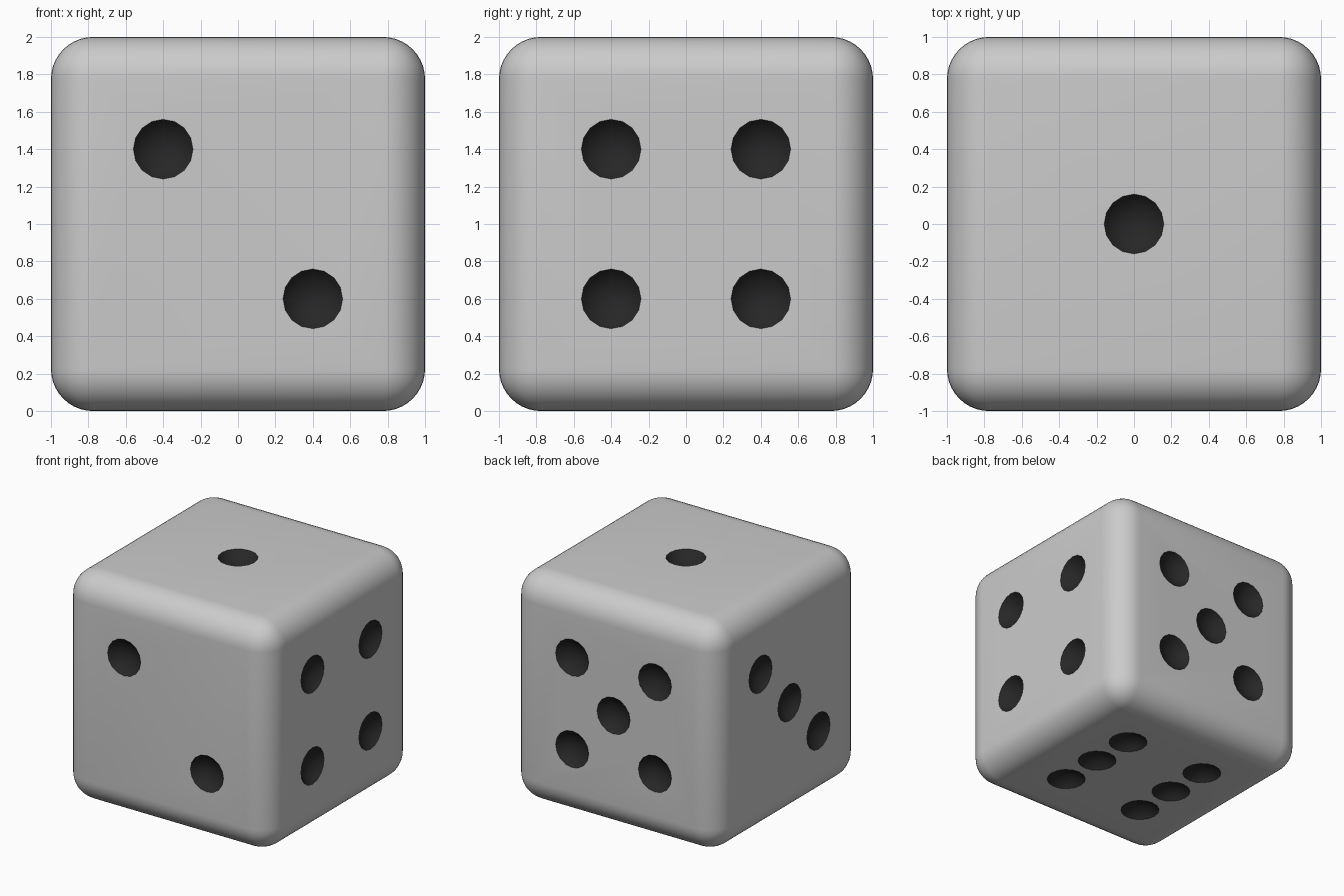
import bpy, bmesh
from mathutils import Matrix, Vector

if "Cube" in bpy.data.objects:
    bpy.data.objects.remove(bpy.data.objects["Cube"])

PIP_R, SPHERE_R, LIFT = 0.16, 0.20, 0.12   # rim radius, scoop radius, scoop centre above the face
D = 0.4                                     # pip spacing from face centre

dark = bpy.data.materials.new("pip_black")
dark.diffuse_color = (0.02, 0.02, 0.02, 1)
dark.use_nodes = True
dark.node_tree.nodes["Principled BSDF"].inputs["Base Color"].default_value = dark.diffuse_color


def make_object(name, bm):
    mesh = bpy.data.meshes.new(name)
    bm.to_mesh(mesh)
    bm.free()
    mesh.materials.append(None)
    mesh.materials.append(dark)
    obj = bpy.data.objects.new(name, mesh)
    bpy.context.collection.objects.link(obj)
    return obj


# Rounded cube body
bm = bmesh.new()
bmesh.ops.create_cube(bm, size=2, matrix=Matrix.Translation((0, 0, 1)))
bmesh.ops.bevel(bm, geom=bm.edges[:], offset=0.225, offset_type='OFFSET',
                segments=10, profile=0.5, affect='EDGES')
die = make_object("die_body", bm)

# Pip layout: face normal, u axis, pip positions (u, v)
corners = [(-D, -D), (-D, D), (D, -D), (D, D)]
faces = [
    ((0, 0, 1), (1, 0, 0), [(0, 0)]),
    ((0, -1, 0), (1, 0, 0), [(-D, D), (D, -D)]),
    ((-1, 0, 0), (0, -1, 0), [(-D, D), (0, 0), (D, -D)]),
    ((1, 0, 0), (0, 1, 0), corners),
    ((0, 1, 0), (-1, 0, 0), corners + [(0, 0)]),
    ((0, 0, -1), (1, 0, 0), corners + [(-D, 0), (D, 0)]),
]

# Scoops that cut the pips
bm = bmesh.new()
for normal, u_axis, pips in faces:
    n, u = Vector(normal), Vector(u_axis)
    v = n.cross(u)
    turn = Matrix((u, v, n)).transposed().to_4x4()
    for a, b in pips:
        centre = Vector((0, 0, 1)) + n * (1 + LIFT) + u * a + v * b
        bmesh.ops.create_uvsphere(bm, u_segments=16, v_segments=25, radius=SPHERE_R,
                                  matrix=Matrix.Translation(centre) @ turn)
for f in bm.faces:
    f.material_index = 1
cutter = make_object("pip_cutter", bm)
cutter.hide_render = True

# Cut the pips, then smooth with crisp rims
cut = die.modifiers.new("pips", 'BOOLEAN')
cut.operation = 'DIFFERENCE'
cut.solver = 'EXACT'
cut.object = cutter
bpy.context.view_layer.objects.active = die
die.select_set(True)
bpy.ops.object.modifier_apply(modifier=cut.name)
bpy.data.objects.remove(cutter)
bpy.ops.object.shade_smooth_by_angle(angle=0.5)
